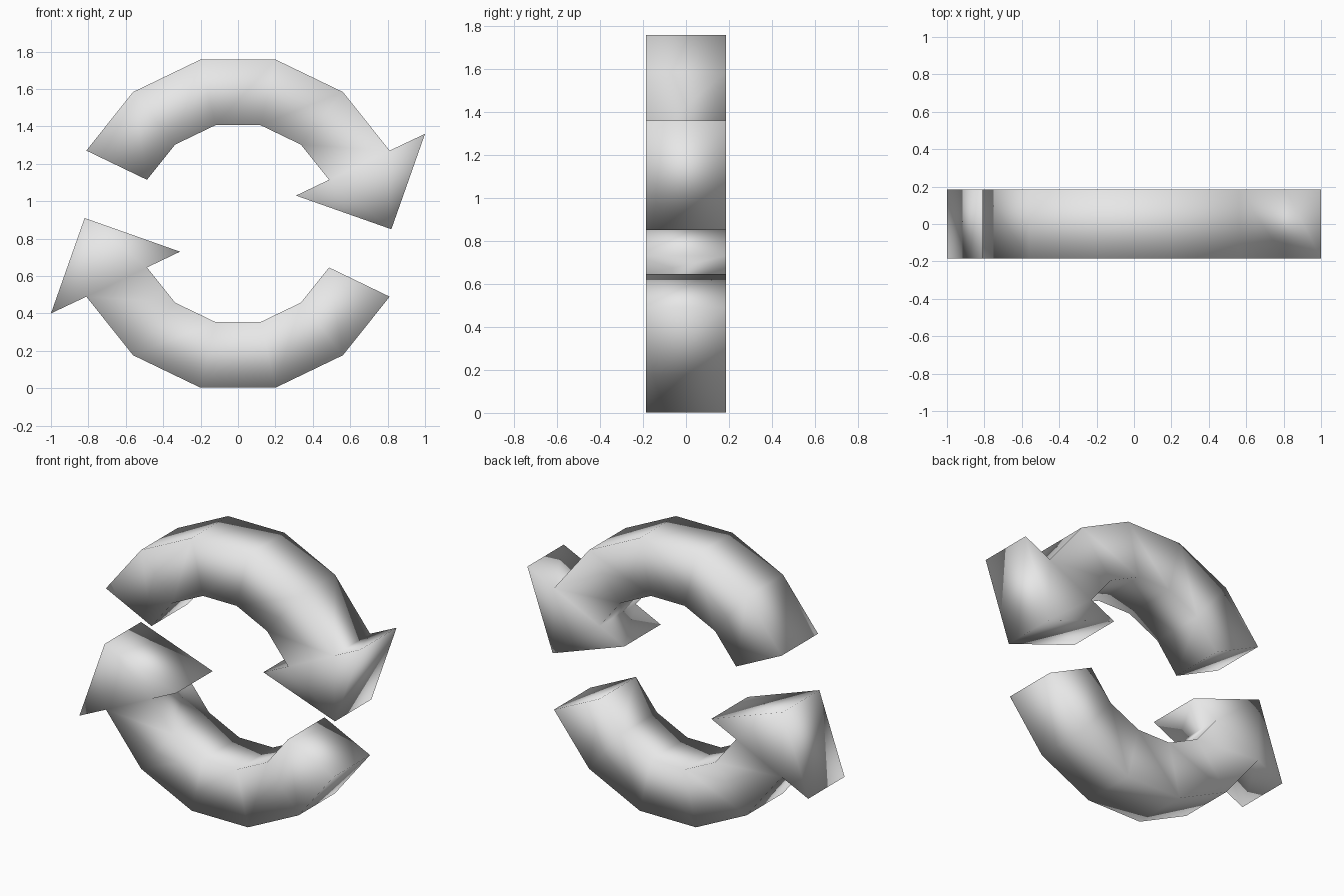
import bpy, bmesh
from math import sin, cos, pi
from mathutils import Matrix, Vector

cube = bpy.data.objects.get("Cube")
if cube:
    bpy.data.objects.remove(cube, do_unlink=True)

CENTRE_Z = 0.88
HALF_DEPTH = 0.185
OUTER, INNER = 0.9, 0.54
STEP = 2 * pi / 14

grey = bpy.data.materials.new("light grey")
grey.use_nodes = True
grey.diffuse_color = (0.8, 0.8, 0.8, 1)
grey.node_tree.nodes["Principled BSDF"].inputs["Base Color"].default_value = (0.8, 0.8, 0.8, 1)


def ring_point(radius, i):
    return Vector((radius * cos(i * STEP), 0, radius * sin(i * STEP)))


def curved_arrow(name, turn):
    bm = bmesh.new()

    # Flat outline: five faceted band segments
    outer = [bm.verts.new(ring_point(OUTER, i)) for i in range(1, 7)]
    inner = [bm.verts.new(ring_point(INNER, i)) for i in range(1, 7)]
    for i in range(5):
        bm.faces.new((outer[i], outer[i + 1], inner[i + 1], inner[i]))

    # Arrowhead with two barbs and a tip
    barb_out, tip, barb_in = [bm.verts.new((x, 0, z - CENTRE_Z))
                              for x, z in ((1.0, 1.36), (0.82, 0.85), (0.31, 1.03))]
    bm.faces.new((barb_out, outer[0], inner[0], barb_in, tip))

    # Thickness
    bmesh.ops.translate(bm, verts=bm.verts, vec=(0, -HALF_DEPTH, 0))
    solid = bmesh.ops.extrude_face_region(bm, geom=bm.faces[:], use_keep_orig=True)
    moved = [v for v in solid["geom"] if isinstance(v, bmesh.types.BMVert)]
    bmesh.ops.translate(bm, verts=moved, vec=(0, 2 * HALF_DEPTH, 0))

    # Half turn for the opposite arrow, then lift to the ground
    place = Matrix.Translation((0, 0, CENTRE_Z)) @ Matrix.Rotation(turn, 4, 'Y')
    bmesh.ops.transform(bm, matrix=place, verts=bm.verts)
    bmesh.ops.recalc_face_normals(bm, faces=bm.faces)
    for face in bm.faces:
        face.smooth = True

    mesh = bpy.data.meshes.new(name)
    bm.to_mesh(mesh)
    bm.free()
    mesh.materials.append(grey)
    bpy.context.collection.objects.link(bpy.data.objects.new(name, mesh))


curved_arrow("upper_arrow", 0)
curved_arrow("lower_arrow", pi)
